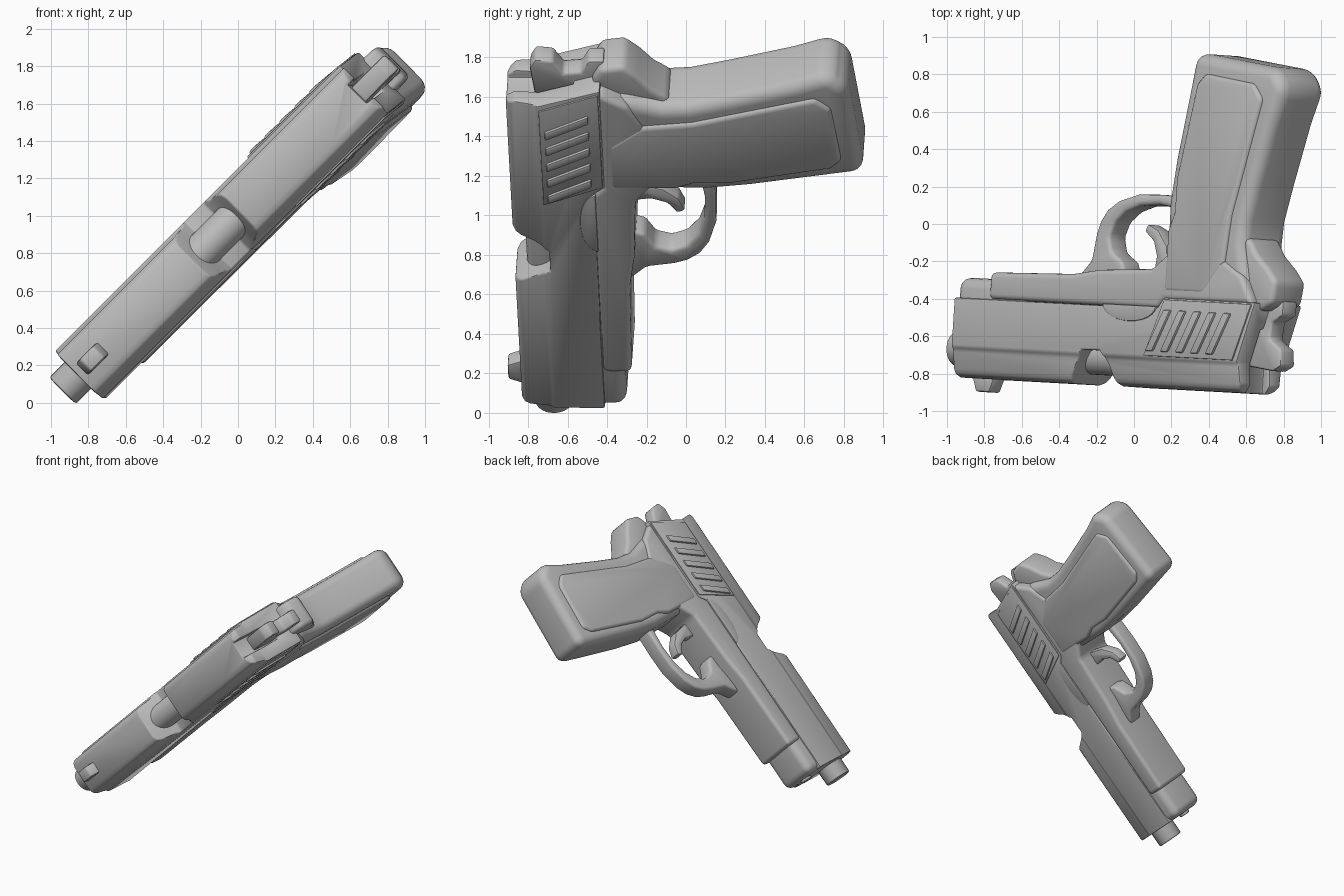
import bpy, bmesh, math
from mathutils import Matrix, Vector

cube = bpy.data.objects.get("Cube")
if cube:
    bpy.data.objects.remove(cube, do_unlink=True)

# Single matte grey material
grey = bpy.data.materials.new("matte grey")
grey.use_nodes = True
grey.diffuse_color = (0.5, 0.5, 0.5, 1)
grey.node_tree.nodes["Principled BSDF"].inputs["Base Color"].default_value = (0.5, 0.5, 0.5, 1)

# Local frame: x from muzzle to rear, y across, z up; placed tilted in the world
along = Vector((1, -0.055, 1)).normalized()
side = Vector((1, 0, -1)).normalized()
up = -(Vector((0, 1, 0)) + 0.04 * along + 0.05 * side)
up = (up - up.dot(along) * along).normalized()
across = up.cross(along)
PLACE = Matrix((along, across, up)).transposed().to_4x4()
PLACE.translation = (-0.477, 0, 0.477)


def add_object(name, bm):
    bmesh.ops.recalc_face_normals(bm, faces=bm.faces[:])
    mesh = bpy.data.meshes.new(name)
    bm.to_mesh(mesh)
    bm.free()
    obj = bpy.data.objects.new(name, mesh)
    bpy.context.collection.objects.link(obj)
    mesh.materials.append(grey)
    return obj


def extrude(name, points, shift):
    bm = bmesh.new()
    face = bm.faces.new([bm.verts.new(p) for p in points])
    moved = bmesh.ops.extrude_face_region(bm, geom=[face])["geom"]
    verts = [v for v in moved if isinstance(v, bmesh.types.BMVert)]
    bmesh.ops.translate(bm, verts=verts, vec=shift)
    return add_object(name, bm)


def plate(name, outline, half, centre=0):
    """Side outline extruded evenly across the width."""
    return extrude(name, [(x, centre - half, z) for x, z in outline], (0, 2 * half, 0))


def block(name, x0, x1, z0, z1, half):
    return plate(name, [(x0, z0), (x1, z0), (x1, z1), (x0, z1)], half)


def rod(name, x0, x1, z, radius):
    bm = bmesh.new()
    turn = Matrix.Translation(((x0 + x1) / 2, 0, z)) @ Matrix.Rotation(math.pi / 2, 4, 'Y')
    bmesh.ops.create_cone(bm, cap_ends=True, segments=32, radius1=radius,
                          radius2=radius, depth=x1 - x0, matrix=turn)
    return add_object(name, bm)


def boolean(obj, cutter, operation):
    mod = obj.modifiers.new(operation, 'BOOLEAN')
    mod.object, mod.operation, mod.solver = cutter, operation, 'EXACT'
    cutter.hide_render = True


def finish(obj, bevel=0.012, segments=2, cutters=()):
    mod = obj.modifiers.new("rounding", 'BEVEL')
    mod.width, mod.segments = bevel, segments
    mod.limit_method, mod.angle_limit = 'ANGLE', math.radians(28)
    bpy.ops.object.select_all(action='DESELECT')
    obj.select_set(True)
    bpy.context.view_layer.objects.active = obj
    bpy.ops.object.convert(target='MESH')
    bpy.ops.object.shade_smooth_by_angle(angle=math.radians(40))
    for cutter in cutters:
        bpy.data.objects.remove(cutter, do_unlink=True)
    obj.matrix_world = PLACE


# Slide: side outline trimmed by a stepped, flat-topped cross-section, with a hammer slot
slide = plate("slide", [(-0.47, 0.42), (1.06, 0.42), (1.11, 0.36), (1.8, 0.36), (1.69, 0.68),
                        (1.7, 0.8), (1.67, 0.845), (0.76, 0.845), (0.71, 0.74), (0.65, 0.66),
                        (0.51, 0.66), (0.46, 0.74), (0.4, 0.845), (-0.47, 0.845)], 0.3)
half_section = [(0.18, 0.3), (0.18, 0.68), (0.165, 0.7), (0.152, 0.8), (0.135, 0.83), (0.1, 0.845)]
section = half_section + [(-y, z) for y, z in reversed(half_section)]
shell = extrude("slide_section", [(-0.6, y, z) for y, z in section], (2.6, 0, 0))
slot = block("hammer_slot", 1.65, 2, 0.5, 1, 0.07)
boolean(slide, shell, 'INTERSECT')
boolean(slide, slot, 'DIFFERENCE')
finish(slide, 0.01, 2, (shell, slot))

# Slanted raised ribs and rear side plates
for sign, label in ((-1, "left"), (1, "right")):
    finish(plate(f"rear_plate_{label}", [(0.99, 0.675), (1.66, 0.675), (1.78, 0.37), (1.12, 0.37)],
                 0.008, sign * 0.18), 0.004)
    for i in range(5):
        x = 1.01 + 0.113 * i
        rib = [(x, 0.65), (x + 0.055, 0.65), (x + 0.175, 0.425), (x + 0.12, 0.425)]
        finish(plate(f"rib_{label}_{i + 1}", rib, 0.014, sign * 0.188), 0.01)

# Barrel, under-slide housing and guide rod
finish(rod("barrel", -0.59, 0.85, 0.69, 0.1))
finish(block("recoil_housing", -0.47, 0.1, 0.31, 0.6, 0.17), 0.06, 4)
finish(rod("guide_rod", -0.49, -0.3, 0.4, 0.045))

# Sight and hammer
finish(plate("front_sight", [(-0.44, 0.82), (-0.26, 0.82), (-0.3, 0.915), (-0.4, 0.915)], 0.045))
finish(plate("hammer", [(1.64, 0.7), (1.84, 0.72), (1.9, 0.69), (1.89, 0.6), (1.8, 0.55),
                        (1.81, 0.46), (1.89, 0.42), (1.89, 0.34), (1.6, 0.34)], 0.055), 0.015)

# Frame, with a rounded lug overlapping the slide
finish(plate("frame", [(-0.21, 0.42), (-0.21, 0.275), (0.4, 0.26), (0.6, 0.23), (1, 0.21),
                       (1.12, 0.12), (1.5, 0.12), (1.69, 0.22), (1.78, 0.37), (1.11, 0.37),
                       (1.06, 0.42)], 0.185), 0.03, 4)
arc = [(0.86 + 0.2 * math.cos(math.pi * i / 12), 0.41 + 0.085 * math.sin(math.pi * i / 12)) for i in range(13)]
finish(plate("frame_lug", arc, 0.187), 0.004)
finish(plate("rear_tang", [(1.45, 0.4), (1.8, 0.4), (1.88, 0.36), (1.9, 0.24), (1.83, 0.17),
                           (1.74, 0.1), (1.68, 0.02), (1.45, -0.05)], 0.12, 0.015), 0.03, 3)

# Grip with flared foot
finish(plate("grip", [(1.08, 0.3), (1.07, -0.15), (1.1, -0.38), (1.21, -0.96), (1.83, -0.9),
                      (1.905, -0.79), (1.83, -0.61), (1.73, -0.28), (1.675, -0.08), (1.665, 0.05),
                      (1.7, 0.18), (1.73, 0.3)], 0.17), 0.068, 5)
finish(plate("grip_panels", [(1.11, 0.33), (1.41, 0.33), (1.55, 0.16), (1.58, -0.1), (1.68, -0.45),
                             (1.76, -0.73), (1.69, -0.81), (1.32, -0.85), (1.26, -0.79),
                             (1.15, -0.28), (1.15, -0.1), (1.11, 0)], 0.189), 0.025, 3)

# Trigger guard
finish(plate("trigger_guard", [(0.34, 0.27), (0.43, 0.18), (0.455, 0.04), (0.48, -0.03), (0.53, -0.095),
                               (0.61, -0.145), (0.75, -0.185), (0.92, -0.19), (1.14, -0.18),
                               (1.14, -0.11), (0.92, -0.135), (0.78, -0.125), (0.67, -0.09),
                               (0.59, -0.03), (0.555, 0.05), (0.58, 0.13), (0.67, 0.18),
                               (0.7, 0.27)], 0.07), 0.022, 3)

# Trigger
finish(plate("trigger", [(0.88, 0.27), (0.9, 0.14), (0.87, 0.06), (0.8, 0.01), (0.82, -0.03),
                         (0.9, 0), (0.97, 0.08), (1.01, 0.27)], 0.045), 0.012)
